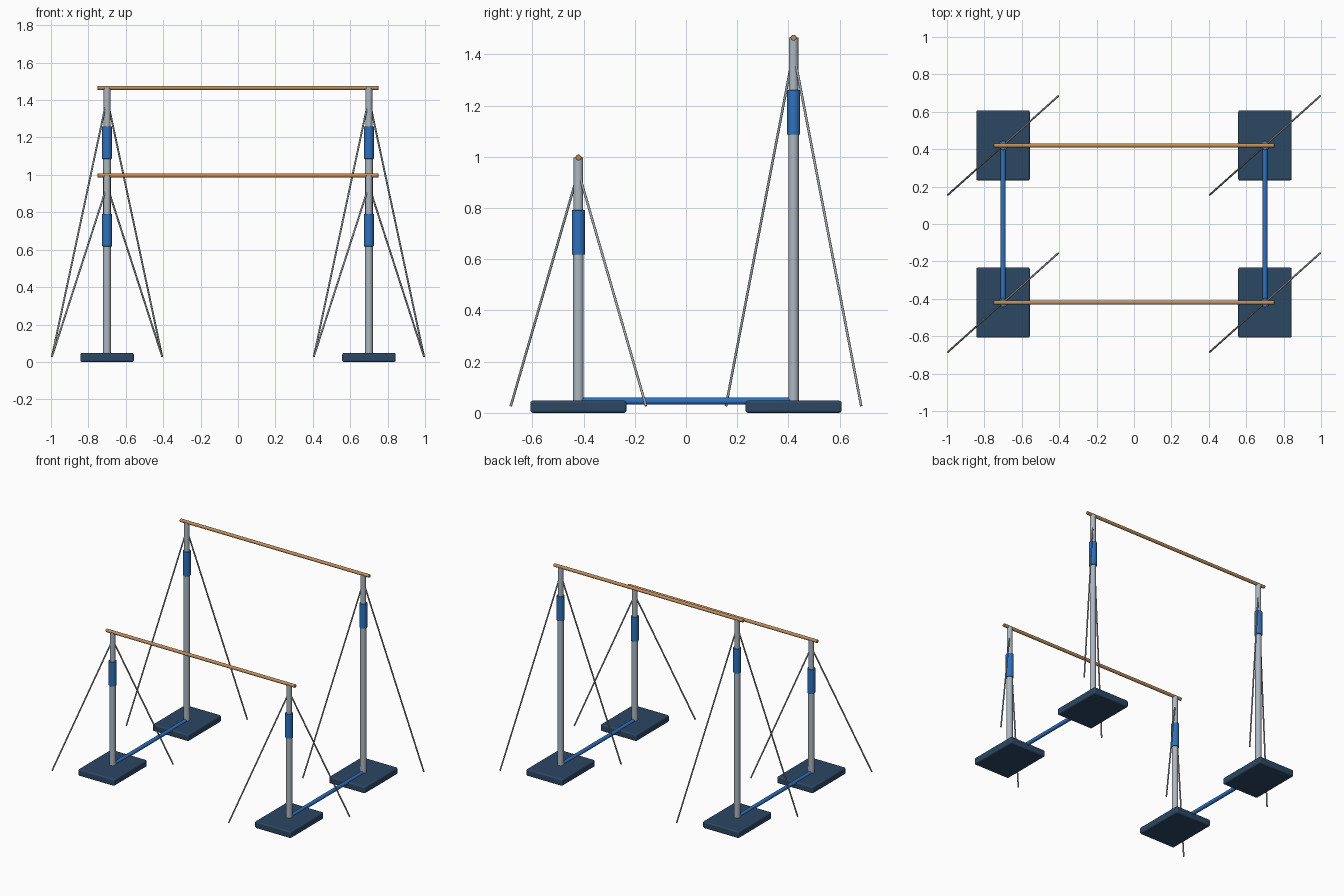
import bpy, math
from mathutils import Vector

if "Cube" in bpy.data.objects:
    bpy.data.objects.remove(bpy.data.objects["Cube"])


def material(name, rgb):
    m = bpy.data.materials.new(name)
    m.diffuse_color = (*rgb, 1)
    m.use_nodes = True
    m.node_tree.nodes["Principled BSDF"].inputs["Base Color"].default_value = m.diffuse_color
    return m


STEEL = material("steel grey", (0.42, 0.48, 0.53))
CABLE = material("cable grey", (0.35, 0.38, 0.41))
BLUE = material("blue", (0.027, 0.165, 0.50))
NAVY = material("navy", (0.025, 0.063, 0.125))
WOOD = material("wood", (0.53, 0.27, 0.105))


def rod(name, a, b, radius, mat, sides=24, bevel=0.0):
    """Round bar from point a to point b."""
    a, b = Vector(a), Vector(b)
    d = b - a
    bpy.ops.mesh.primitive_cylinder_add(vertices=sides, radius=radius,
                                        depth=d.length, location=(a + b) / 2)
    o = bpy.context.object
    o.rotation_euler = d.to_track_quat('Z', 'Y').to_euler()
    o.name = name
    o.data.materials.append(mat)
    bpy.ops.object.shade_smooth_by_angle(angle=math.radians(40))
    if bevel:
        m = o.modifiers.new("soft edge", 'BEVEL')
        m.width, m.segments = bevel, 2
    return o


def foot_plate(name, x, y):
    bpy.ops.mesh.primitive_cube_add(size=1, location=(x, y, 0.024))
    o = bpy.context.object
    o.name = name
    o.scale = (0.286, 0.374, 0.048)
    bpy.ops.object.transform_apply(location=False, rotation=False, scale=True)
    o.data.materials.append(NAVY)
    m = o.modifiers.new("rounded edge", 'BEVEL')
    m.width, m.segments = 0.009, 3
    bpy.ops.object.shade_smooth_by_angle(angle=math.radians(35))


PX, PY = 0.70, 0.42

for row, y, top, sleeve in (("low", -PY, 0.997, 0.618), ("high", PY, 1.465, 1.086)):
    # wooden rail
    rod(row + "_rail", (-0.75, y, top), (0.75, y, top), 0.0115, WOOD, bevel=0.002)
    for side, x in (("left", -PX), ("right", PX)):
        tag = f"{row}_{side}_"
        foot_plate(tag + "foot_plate", x, y)
        # telescoping post with blue adjuster sleeve
        rod(tag + "outer_post", (x, y, 0.03), (x, y, sleeve + 0.09), 0.0205, STEEL)
        rod(tag + "inner_post", (x, y, sleeve + 0.08), (x, y, top), 0.0185, STEEL)
        rod(tag + "sleeve", (x, y, sleeve), (x, y, sleeve + 0.174), 0.026, BLUE, bevel=0.002)
        # diagonal guy cables
        for label, s in (("front", -1), ("back", 1)):
            rod(tag + label + "_cable", (x, y, top - 0.055),
                (x + s * 0.295, y + s * 0.264, 0.027), 0.005, CABLE, sides=12)

# tubes joining the feet front to back
for side, x in (("left", -PX), ("right", PX)):
    rod(side + "_floor_tube", (x, -PY, 0.046), (x, PY, 0.046), 0.0135, BLUE)
